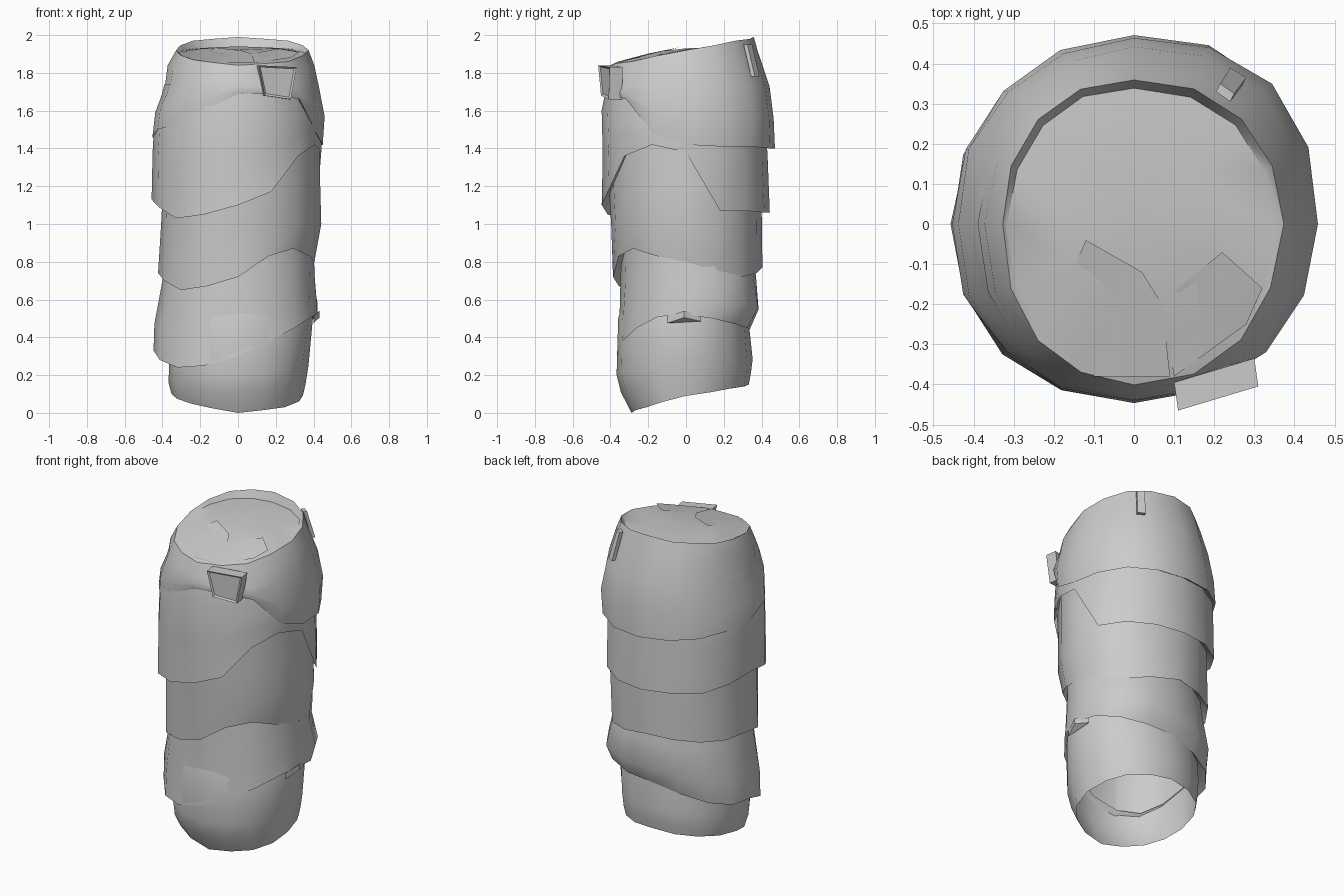
import bpy, bmesh, math, random
from mathutils import Vector

cube = bpy.data.objects.get("Cube")
if cube:
    bpy.data.objects.remove(cube)
random.seed(4)
SIDES = 16

cloth = bpy.data.materials.new("grey cloth")
cloth.use_nodes = True
cloth.diffuse_color = (0.6, 0.6, 0.6, 1)
cloth.node_tree.nodes["Principled BSDF"].inputs["Base Color"].default_value = (0.6, 0.6, 0.6, 1)


def finish(bm, name, angle):
    bmesh.ops.recalc_face_normals(bm, faces=bm.faces)
    mesh = bpy.data.meshes.new(name)
    bm.to_mesh(mesh)
    bm.free()
    mesh.materials.append(cloth)
    ob = bpy.data.objects.new(name, mesh)
    bpy.context.collection.objects.link(ob)
    bpy.ops.object.select_all(action='DESELECT')
    ob.select_set(True)
    bpy.context.view_layer.objects.active = ob
    if angle:
        bpy.ops.object.shade_smooth_by_angle(angle=math.radians(angle))


def heights(values):
    """Spread evenly spaced heights around the ring, starting at +x."""
    out = []
    for i in range(SIDES):
        t = i * len(values) / SIDES
        a, f = int(t), t % 1
        out.append(values[a] * (1 - f) + values[(a + 1) % len(values)] * f)
    return out


def soften(v):
    """Make the round section slightly square."""
    return math.copysign(abs(v) ** 0.95, v)


def ring(bm, size, zs, bulge, jitter=0.01):
    """One loop reaching to -x, +x, -y and +y, with a bulge at the back left."""
    xm, xp, ym, yp = size
    verts = []
    for i, z in enumerate(heights(zs)):
        a = math.tau * i / SIDES
        c, s = soften(math.cos(a)), soften(math.sin(a))
        k = 1 + random.uniform(-jitter, jitter)
        k += bulge * max(0, math.cos(a - math.pi / 4)) ** 6
        verts.append(bm.verts.new(((xp if c > 0 else xm) * c * k,
                                   (yp if s > 0 else ym) * s * k, z)))
    return verts


def band(name, rings, closed_top=False):
    bm = bmesh.new()
    loops = [ring(bm, size, zs, bulge) for size, zs, bulge in rings]
    for a, b in zip(loops, loops[1:]):
        for i in range(SIDES):
            j = (i + 1) % SIDES
            bm.faces.new((a[i], a[j], b[j], b[i]))
    if closed_top:
        loop = loops[-1]
        centre = bm.verts.new(sum((v.co for v in loop), Vector()) / SIDES)
        for i in range(SIDES):
            bm.faces.new((loop[i], loop[(i + 1) % SIDES], centre))
    finish(bm, name, 50)


def shift(zs, d):
    return [z + d for z in zs]


def blend(zs, top, f):
    return [z + (top - z) * f for z in zs]


# Lowest layer, open underneath, with a hem that narrows at the front
hem = [.09, .13, .15, .13, .10, .05, .0, .03]
band("lower_cuff", [
    ((.35, .345, .29, .335), hem, 0),
    ((.365, .355, .345, .345), [.15, .19, .21, .19, .16, .13, .11, .12], 0),
    ((.365, .37, .37, .35), blend(hem, .45, .45), 0),
    ((.36, .40, .36, .33), [.5], 0),
    ((.34, .36, .32, .32), [.62], 0)])

# Slanted wrap layers, each overlapping the one below
edge = [.52, .50, .47, .45, .44, .40, .36, .33, .33, .28, .24, .25, .30, .38, .45, .51]
band("ankle_wrap", [
    ((.36, .38, .35, .32), shift(edge, .04), .03),
    ((.45, .42, .365, .335), edge, .08),
    ((.445, .41, .355, .375), blend(edge, .8, .3), .15),
    ((.40, .405, .345, .37), blend(edge, .8, .75), .08),
    ((.37, .40, .34, .35), [.88], 0)])

edge = [.80, .75, .72, .74, .77, .76, .75, .74, .74, .70, .65, .67, .72, .83, .87, .83]
band("middle_wrap", [
    ((.37, .38, .34, .34), shift(edge, .06), 0),
    ((.42, .405, .385, .40), edge, .03),
    ((.41, .44, .40, .40), [1.0], .02),
    ((.40, .435, .41, .40), [1.2], 0),
    ((.39, .43, .425, .39), [1.45], 0)])

edge = [1.38, 1.07, 1.07, 1.06, 1.06, 1.07, 1.07, 1.10,
        1.13, 1.09, 1.03, 1.05, 1.10, 1.17, 1.36, 1.42]
band("upper_wrap", [
    ((.39, .43, .40, .39), shift(edge, .06), 0),
    ((.455, .44, .45, .44), edge, .02),
    ((.455, .44, .445, .43), blend(edge, 1.55, .6), .02),
    ((.44, .435, .445, .42), [1.55, 1.55, 1.55, 1.55, 1.55, 1.58, 1.60, 1.57], 0),
    ((.39, .40, .42, .40), [1.74], 0)])

# Top cover with a raised rear rim around a top that slopes to the front
edge = [1.42, 1.41, 1.41, 1.40, 1.40, 1.41, 1.42, 1.44,
        1.46, 1.50, 1.53, 1.60, 1.69, 1.69, 1.66, 1.48]
rim = [1.92, 1.97, 1.99, 1.97, 1.92, 1.87, 1.84, 1.86]
floor = [1.91, 1.93, 1.935, 1.93, 1.91, 1.87, 1.845, 1.865]
band("top_cover", [
    ((.40, .40, .40, .40), shift(edge, .05), 0),
    ((.455, .45, .435, .465), edge, .04),
    ((.44, .455, .44, .462), blend(edge, 1.72, .5), .06),
    ((.39, .425, .44, .44), [1.73], .04),
    ((.37, .405, .43, .385), shift(rim, -.08), 0),
    ((.33, .37, .40, .36), rim, 0),
    ((.315, .35, .385, .34), floor, 0),
    ((.18, .20, .22, .19), [1.93, 1.935, 1.94, 1.935, 1.93, 1.91, 1.89, 1.91], 0)], closed_top=True)


# Crumpled folds lying on the top
def fold(name, points, raised):
    bm = bmesh.new()
    verts = []
    for i, (x, y) in enumerate(points):
        lift = .014 if i in raised else .002
        verts.append(bm.verts.new((x, y, 1.928 + .2 * y + lift)))
    mid = bm.verts.new(sum((v.co for v in verts), Vector()) / len(verts))
    for i, v in enumerate(verts):
        bm.faces.new((v, verts[(i + 1) % len(verts)], mid))
    finish(bm, name, 40)


fold("front_fold", [(-.12, -.04), (.02, -.12), (.07, -.2), (.09, -.38), (-.1, -.38), (-.19, -.2)], (0, 1, 2))
fold("left_fold", [(.22, -.07), (.32, -.16), (.28, -.25), (.1, -.38), (.07, -.22), (.11, -.16)], (0, 1, 5))


# Small blocks: the strap loop in front and the tab at the back
def block(name, corners, depth, inset=0):
    bm = bmesh.new()
    face = bm.faces.new([bm.verts.new(c) for c in corners])
    extruded = bmesh.ops.extrude_face_region(bm, geom=[face])
    for v in [g for g in extruded["geom"] if isinstance(g, bmesh.types.BMVert)]:
        v.co += Vector(depth)
    bmesh.ops.recalc_face_normals(bm, faces=bm.faces)
    if inset:
        front = min(bm.faces, key=lambda f: f.calc_center_median().y)
        bmesh.ops.inset_region(bm, faces=[front], thickness=inset, depth=-.008)
    finish(bm, name, 0)


block("strap_loop", [(.14, -.45, 1.68), (.28, -.41, 1.66), (.31, -.405, 1.83), (.11, -.465, 1.84)],
      (-.01, .07, 0), inset=.014)
block("back_tab", [(.23, .37, 1.78), (.27, .345, 1.78), (.24, .305, 1.95), (.205, .33, 1.95)],
      (.01, .02, 0))

# Pinched crease on the left side
block("side_pinch", [(.40, -.10, .51), (.40, .08, .52), (.432, -.01, .54)], (0, 0, -.035))
